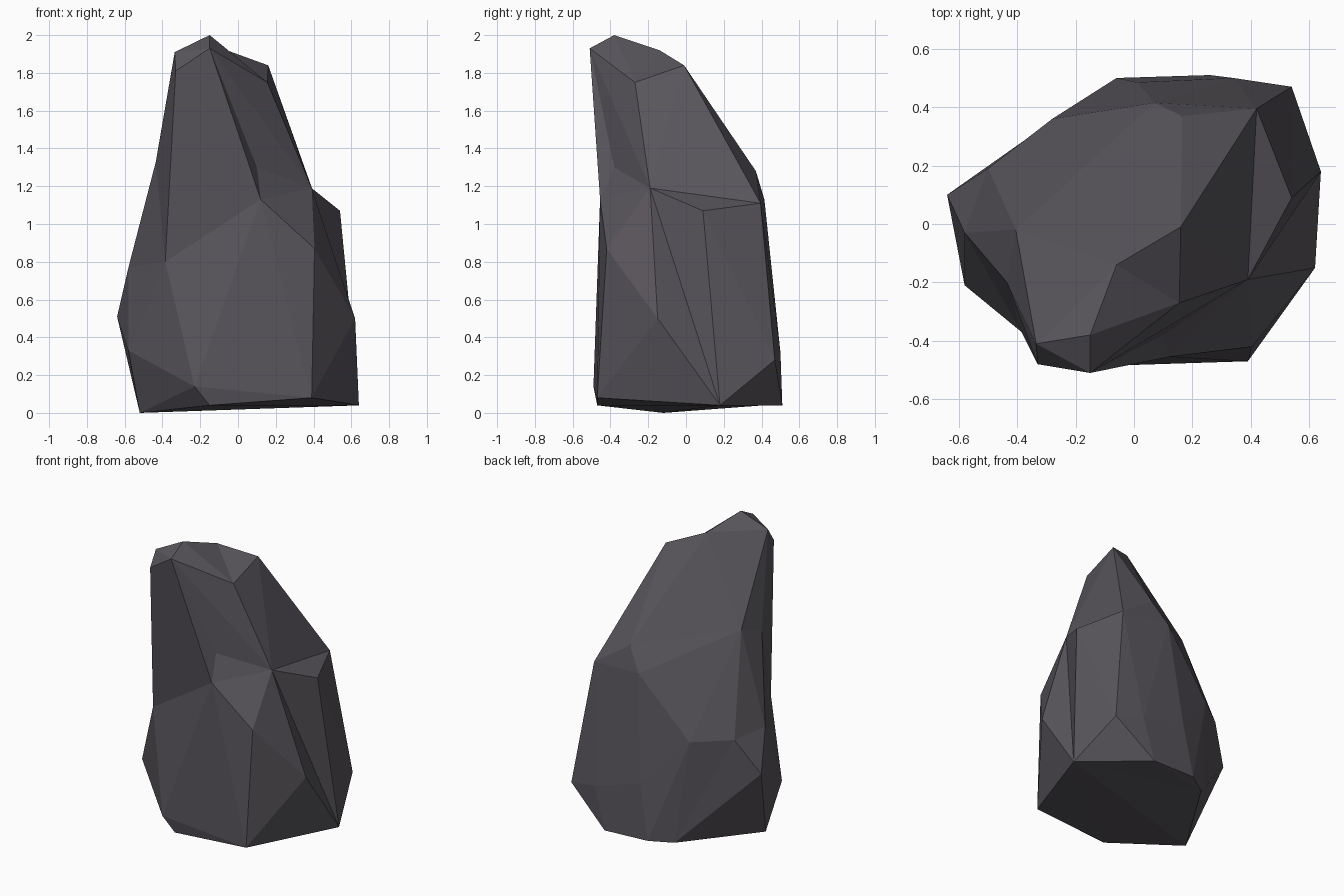
import bpy
import bmesh
from mathutils import Vector

if "Cube" in bpy.data.objects:
    bpy.data.objects.remove(bpy.data.objects["Cube"])

# Corner points of the rock, grouped by tier from the ground up
base = [(-.52, -.12, 0), (-.15, -.47, .04), (-.23, -.49, .14), (.39, -.47, .08),
        (.64, .18, .04), (.26, .51, .04), (-.06, .50, .05), (-.20, .41, .04)]
belly = [(.54, .47, .28), (.62, -.15, .50), (-.58, -.21, .33), (-.64, .10, .51),
         (-.58, -.03, .77), (-.50, .19, .74), (-.28, .36, .73),
         (.01, .485, .42), (.34, .50, .32), (.405, -.42, .87)]
shoulder = [(.54, .09, 1.07), (.42, .395, 1.11), (.07, .415, 1.13),
            (.165, .37, 1.28), (-.405, -.02, 1.39), (-.435, -.20, 1.33),
            (.10, -.38, 1.30), (.12, -.455, 1.13)]
peak = [(-.15, -.38, 2), (-.15, -.51, 1.93), (-.335, -.41, 1.91), (-.33, -.48, 1.81),
        (-.06, -.14, 1.92), (.16, -.01, 1.84), (.155, -.27, 1.75)]
# Dents: the ledge corner on the right and the hollow at front left
ledge_dent = [(.39, -.19, 1.19)]
front_dent = [(-.385, -.37, .80)]


def inflate(p, amount):
    """Push a point outward from the leaning core so that dents also lie on the hull."""
    t = p.z / 2
    core = Vector((.05 - .17 * t, -.25 * t, 1))
    d = p - core
    return p + amount * Vector((d.x / .6, d.y / .5, d.z)).normalized()


# Wrap the inflated points in a faceted skin, then settle them back to their true places
bm = bmesh.new()
true_place = {}
for points, amount in ((base + belly + shoulder + peak, 1),
                       (ledge_dent, 1.42), (front_dent, 1.2)):
    for co in points:
        p = Vector(co)
        true_place[bm.verts.new(inflate(p, amount))] = p
bmesh.ops.convex_hull(bm, input=list(bm.verts))
for v in list(bm.verts):
    if v.link_faces:
        v.co = true_place[v]
    else:
        bm.verts.remove(v)
bmesh.ops.triangulate(bm, faces=[f for f in bm.faces if len(f.verts) > 3])
bmesh.ops.recalc_face_normals(bm, faces=list(bm.faces))

mesh = bpy.data.meshes.new("rock")
bm.to_mesh(mesh)
bm.free()

# Single dark stone colour, flat faces
stone = bpy.data.materials.new("dark stone")
stone.diffuse_color = (.098, .090, .105, 1)
stone.use_nodes = True
stone.node_tree.nodes["Principled BSDF"].inputs["Base Color"].default_value = stone.diffuse_color
mesh.materials.append(stone)
rock = bpy.data.objects.new("rock", mesh)
bpy.context.collection.objects.link(rock)
